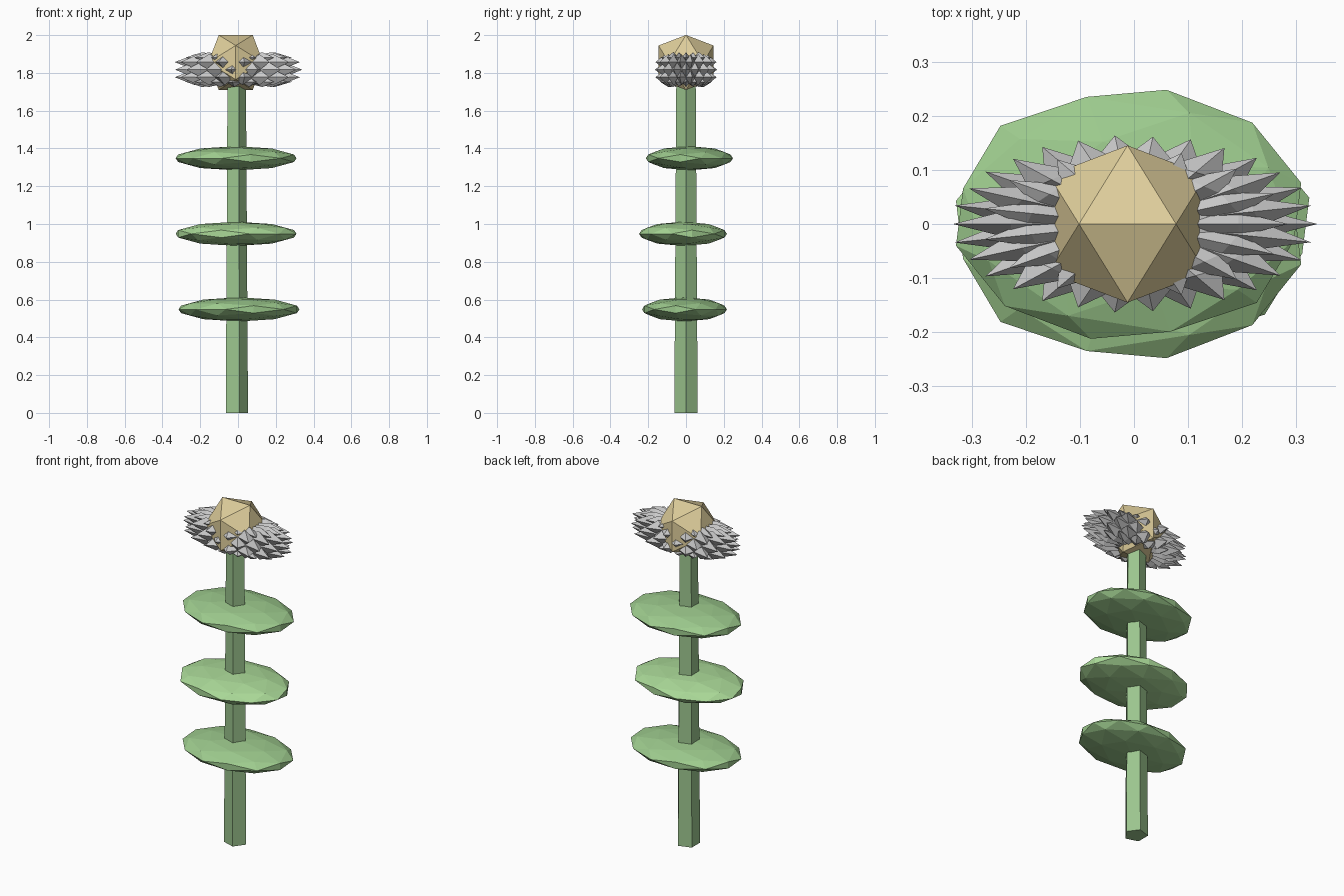
import bpy, bmesh, math
from mathutils import Vector, Matrix
from itertools import combinations

if "Cube" in bpy.data.objects:
    bpy.data.objects.remove(bpy.data.objects["Cube"])

CX = -0.012  # stem axis


def material(name, rgb):
    m = bpy.data.materials.new(name)
    m.diffuse_color = (*rgb, 1)
    m.use_nodes = True
    m.node_tree.nodes["Principled BSDF"].inputs["Base Color"].default_value = m.diffuse_color
    return m


def finish(name, bm, mat=None):
    bmesh.ops.recalc_face_normals(bm, faces=bm.faces)
    me = bpy.data.meshes.new(name)
    bm.to_mesh(me)
    bm.free()
    ob = bpy.data.objects.new(name, me)
    bpy.context.collection.objects.link(ob)
    if mat:
        me.materials.append(mat)
    return ob


def ico_points(split):
    """Unit icosahedron with a horizontal top edge along x, optionally split once."""
    t = (1 + math.sqrt(5)) / 2
    pts = []
    for a in (-1, 1):
        for b in (-1, 1):
            pts += [Vector((a, 0, b * t)), Vector((0, b * t, a)), Vector((a * t, b, 0))]
    if split:
        pts += [(p + q) / 2 for p, q in combinations(pts, 2) if (p - q).length < 2.1]
    return [p.normalized() for p in pts]


def ico(name, centre, radii, spin, split, mat):
    bm = bmesh.new()
    rot = Matrix.Rotation(math.radians(spin), 3, 'Z')
    for p in ico_points(split):
        p = rot @ p
        bm.verts.new([c + r * k for c, r, k in zip(centre, radii, p)])
    bmesh.ops.convex_hull(bm, input=bm.verts)
    return finish(name, bm, mat)


stem_green = material("stem_green", (0.33, 0.56, 0.27))
leaf_green = material("leaf_green", (0.34, 0.60, 0.27))
bright_green = material("bright_green", (0.40, 0.69, 0.31))
gold = material("gold", (0.74, 0.62, 0.33))

# Five-sided tapered stem
bm = bmesh.new()
bmesh.ops.create_cone(bm, cap_ends=True, segments=5, radius1=0.065, radius2=0.054, depth=1.76,
                      matrix=Matrix.Translation((0, 0, 0.88)))
v = max((v for v in bm.verts if v.co.z < 0.1), key=lambda v: v.co.x).co
turn = -min((math.atan2(w.co.y, w.co.x) for w in bm.verts), key=abs)  # one corner towards +x
bmesh.ops.transform(bm, verts=bm.verts,
                    matrix=Matrix.Translation((CX, 0, 0)) @ Matrix.Rotation(turn, 4, 'Z'))
finish("stem", bm, stem_green)

# Three flat leaf discs
ico("leaf_low", (0.005, -0.008, 0.548), (0.33, 0.230, 0.064), 46, True, leaf_green)
ico("leaf_middle", (-0.010, -0.016, 0.948), (0.33, 0.238, 0.064), -46, True, bright_green)
ico("leaf_top", (-0.010, 0.018, 1.348), (0.33, 0.236, 0.064), 46, True, leaf_green)

# Golden flower centre
ico("flower_centre", (CX, 0, 1.855), (0.171, 0.171, 0.171), 0, False, gold)

# Petals: staggered rings of 15 four-sided spikes, squashed front to back
N, ZC, SQ = 15, 1.817, 0.485
bm = bmesh.new()
rings = [(0, 0.340, 0, 0.045), (0.04, 0.335, 0.5, 0.042), (-0.04, 0.335, 0.5, 0.042),
         (0.064, 0.285, 0, 0.028), (-0.064, 0.285, 0, 0.028)]  # z, tip radius, stagger, half height
for z, tip, stagger, h in rings:
    r = tip * 0.68
    w = r * math.tan(math.pi / N) * 1.15
    shape = [(tip, 0, z), (r, w, z), (r, 0, z + h), (r, -w, z), (r, 0, z - h), (0.03, 0, z)]
    for i in range(N):
        rot = Matrix.Rotation(2 * math.pi * (i + stagger) / N, 3, 'Z')
        vs = []
        for p in shape:
            q = rot @ Vector(p)
            vs.append(bm.verts.new((q.x, q.y * SQ, q.z + ZC)))
        for k in range(4):
            a, b = vs[1 + k], vs[1 + (k + 1) % 4]
            bm.faces.new((vs[0], a, b))
            bm.faces.new((vs[5], b, a))
finish("petals", bm)

# Core filling the inside of the petals
bm = bmesh.new()
bmesh.ops.create_uvsphere(bm, u_segments=N, v_segments=8, radius=1,
                          matrix=Matrix.Translation((0, 0, ZC)) @ Matrix.Diagonal((0.255, 0.255 * SQ, 0.082, 1)))
finish("petal_core", bm)
